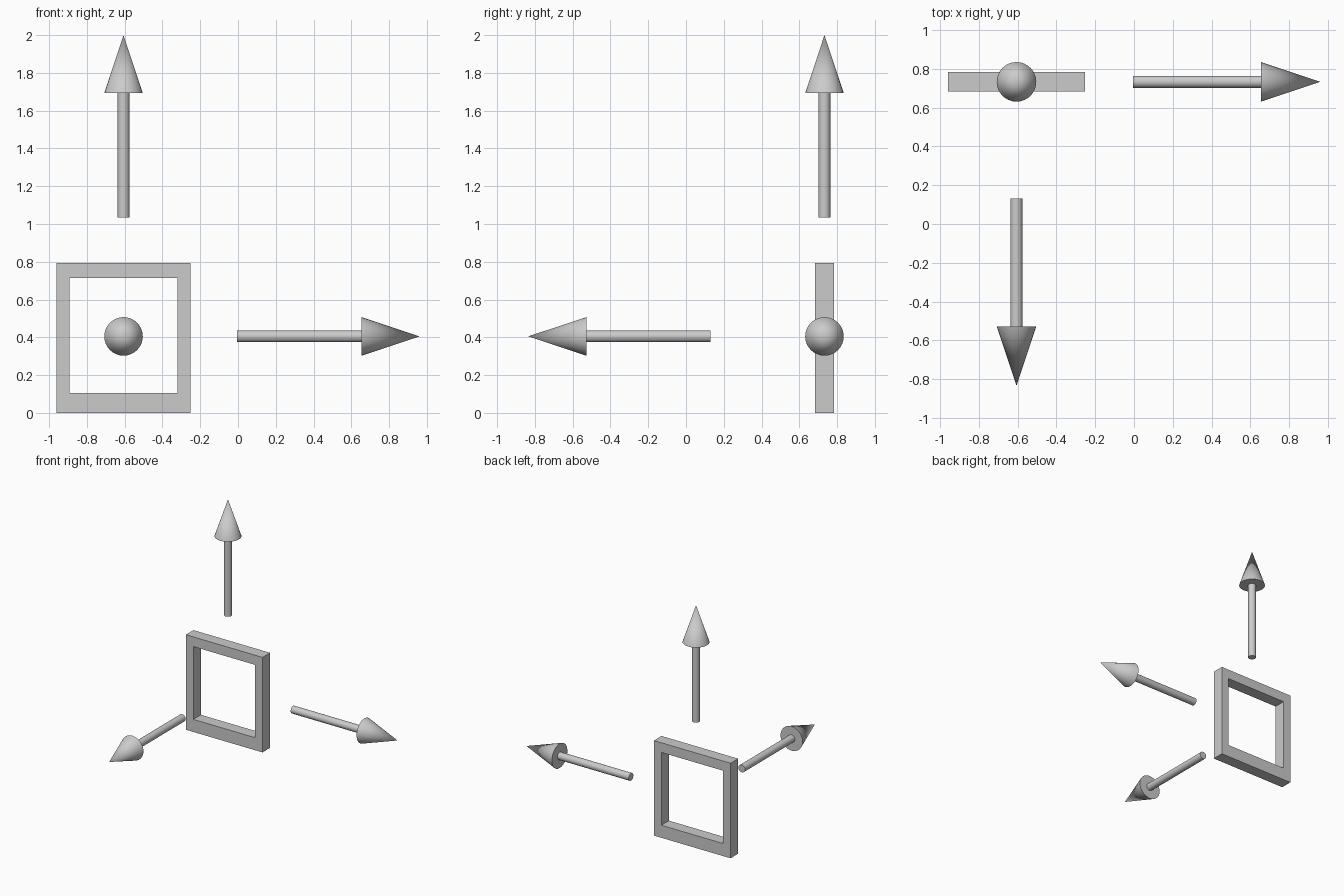
import bpy, bmesh, math
from mathutils import Vector

if "Cube" in bpy.data.objects:
    bpy.data.objects.remove(bpy.data.objects["Cube"])

CX, CY, CZ = -0.606, 0.733, 0.405   # common axis point of the three arrows
SHAFT_R, HEAD_R = 0.031, 0.102
LENGTH, HEAD_LEN = 0.966, 0.307
SIDES = 32


def add_object(name, bm):
    bmesh.ops.recalc_face_normals(bm, faces=bm.faces[:])
    mesh = bpy.data.meshes.new(name)
    bm.to_mesh(mesh)
    bm.free()
    obj = bpy.data.objects.new(name, mesh)
    bpy.context.collection.objects.link(obj)
    return obj


def smooth(obj):
    bpy.ops.object.select_all(action='DESELECT')
    obj.select_set(True)
    bpy.context.view_layer.objects.active = obj
    bpy.ops.object.shade_smooth_by_angle(angle=math.radians(35))


def cone_part(name, start, direction, r1, r2, depth):
    """Cylinder or cone running from start along direction."""
    bm = bmesh.new()
    bmesh.ops.create_cone(bm, cap_ends=True, segments=SIDES,
                          radius1=r1, radius2=r2, depth=depth)
    bmesh.ops.translate(bm, verts=bm.verts, vec=(0, 0, depth / 2))
    bmesh.ops.remove_doubles(bm, verts=bm.verts, dist=1e-5)
    obj = add_object(name, bm)
    obj.rotation_euler = direction.to_track_quat('Z', 'Y').to_euler()
    obj.location = start
    smooth(obj)
    return obj


def arrow(name, start, direction):
    start, direction = Vector(start), Vector(direction)
    shaft_len = LENGTH - HEAD_LEN
    cone_part(name + "_shaft", start, direction, SHAFT_R, SHAFT_R, shaft_len)
    cone_part(name + "_head", start + direction * shaft_len, direction,
              HEAD_R, 0, HEAD_LEN)


# Rectangular frame: outer and inner outlines joined into a ring, then thickened
def frame(outer, inner, y0, y1):
    bm = bmesh.new()
    loops = []
    for xa, xb, za, zb in (outer, inner):
        loops.append([bm.verts.new((x, y0, z)) for x, z in
                      ((xa, za), (xb, za), (xb, zb), (xa, zb))])
    a, b = loops
    faces = [bm.faces.new((a[i], a[(i + 1) % 4], b[(i + 1) % 4], b[i]))
             for i in range(4)]
    ext = bmesh.ops.extrude_face_region(bm, geom=faces, use_keep_orig=True)
    moved = [g for g in ext["geom"] if isinstance(g, bmesh.types.BMVert)]
    bmesh.ops.translate(bm, verts=moved, vec=(0, y1 - y0, 0))
    return add_object("frame", bm)


frame((-0.96, -0.252, 0, 0.794), (-0.891, -0.321, 0.105, 0.713), 0.683, 0.783)

# Arrows pointing right, forward and up
arrow("right_arrow", (-0.005, CY, CZ), (1, 0, 0))
arrow("front_arrow", (CX, 0.131, CZ), (0, -1, 0))
arrow("up_arrow", (CX, CY, 1.034), (0, 0, 1))
